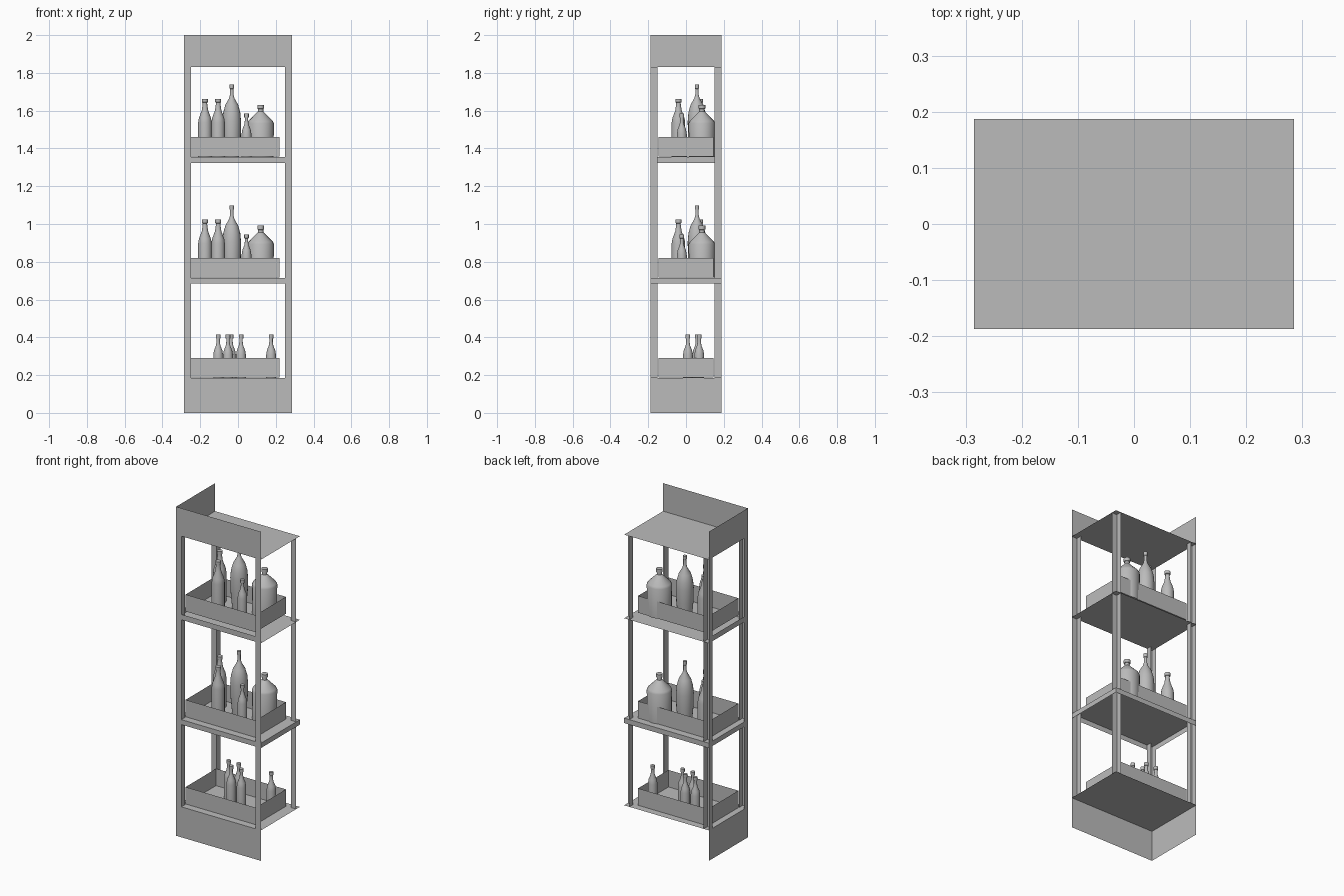
import bpy, bmesh, math

cube = bpy.data.objects.get("Cube")
if cube:
    bpy.data.objects.remove(cube, do_unlink=True)

grey = bpy.data.materials.new("plain_grey")
grey.use_nodes = True
grey.diffuse_color = (0.5, 0.5, 0.5, 1)
bsdf = next(n for n in grey.node_tree.nodes if n.type == 'BSDF_PRINCIPLED')
bsdf.inputs["Base Color"].default_value = (0.5, 0.5, 0.5, 1)

X, Y = 0.285, 0.187          # half width and half depth of the stand
POST = 0.035                 # post thickness
BASE, TOP = 0.185, 1.83      # heights of lowest and highest boards

SIDES = {"left": (0, -1), "right": (0, 1), "front": (1, -1),
         "back": (1, 1), "bottom": (2, -1), "top": (2, 1)}


def finish(name, bm):
    mesh = bpy.data.meshes.new(name)
    bm.to_mesh(mesh)
    bm.free()
    mesh.materials.append(grey)
    obj = bpy.data.objects.new(name, mesh)
    bpy.context.collection.objects.link(obj)
    return obj


def sheet_box(name, lo, hi, keep):
    """Thin-walled box that keeps only the named sides."""
    bm = bmesh.new()
    bmesh.ops.create_cube(bm, size=1)
    wanted = [SIDES[k] for k in keep.split()]
    drop = []
    for f in bm.faces:
        axis = max(range(3), key=lambda i: abs(f.normal[i]))
        if (axis, int(math.copysign(1, f.normal[axis]))) not in wanted:
            drop.append(f)
    bmesh.ops.delete(bm, geom=drop, context='FACES')
    for v in bm.verts:
        for i in range(3):
            v.co[i] = lo[i] if v.co[i] < 0 else hi[i]
    return finish(name, bm)


def bottle(name, profile, x, y, z, segments=20):
    """Turned bottle from (radius, height) pairs."""
    bm = bmesh.new()
    pts = [(0, 0)] + profile + [(0, profile[-1][1])]
    verts = [bm.verts.new((r, 0, h)) for r, h in pts]
    edges = [bm.edges.new(p) for p in zip(verts, verts[1:])]
    bmesh.ops.spin(bm, geom=verts + edges, cent=(0, 0, 0), axis=(0, 0, 1),
                   angle=math.tau, steps=segments)
    bmesh.ops.remove_doubles(bm, verts=bm.verts, dist=0.0004)
    bmesh.ops.recalc_face_normals(bm, faces=bm.faces)
    obj = finish(name, bm)
    obj.location = (x, y, z)
    bpy.ops.object.select_all(action='DESELECT')
    obj.select_set(True)
    bpy.context.view_layer.objects.active = obj
    bpy.ops.object.shade_smooth_by_angle(angle=math.radians(35))


# Header, plinth and boards
sheet_box("header_panel", (-X, -Y, TOP), (X, Y, 2), "front left bottom")
sheet_box("plinth_panel", (-X, -Y, 0), (X, Y, BASE), "front left top")
sheet_box("upper_shelf", (-X, -Y, 1.322), (X, Y, 1.355), "front left bottom")
sheet_box("middle_shelf", (-X, -Y, 0.685), (X, Y, 0.715),
          "front back left right top")

# Corner posts
for depth, y in (("front", -Y), ("back", Y - POST)):
    for side, x, keep in (("left", -X, "front left right"),
                          ("right", X - POST, "front left")):
        sheet_box(f"{depth}_{side}_post", (x, y, BASE),
                  (x + POST, y + POST, TOP), keep)

# Bottle outlines
slim = [(0.036, 0), (0.036, 0.21), (0.032, 0.235), (0.016, 0.285),
        (0.012, 0.315), (0.012, 0.28 + 0.04), (0.016, 0.324), (0.016, 0.307 - 0)]
slim = [(0.036, 0), (0.036, 0.18), (0.032, 0.205), (0.017, 0.245),
        (0.012, 0.28), (0.012, 0.287), (0.016, 0.289), (0.016, 0.307)]
tall = [(0.038, 0), (0.048, 0.11), (0.049, 0.19), (0.045, 0.235),
        (0.034, 0.275), (0.014, 0.31), (0.009, 0.33), (0.009, 0.36),
        (0.011, 0.362), (0.011, 0.383)]
small = [(0.026, 0), (0.026, 0.12), (0.022, 0.145), (0.012, 0.17),
         (0.009, 0.19), (0.009, 0.207), (0.012, 0.209), (0.012, 0.228)]
flask = [(0.068, 0), (0.07, 0.178), (0.064, 0.19), (0.022, 0.232),
         (0.014, 0.24), (0.014, 0.253), (0.018, 0.255), (0.018, 0.275)]

large_set = [("slim_bottle", slim, -0.175, 0.075),
             ("slim_bottle", slim, -0.105, -0.04),
             ("tall_bottle", tall, -0.033, 0.058),
             ("small_bottle", small, 0.045, -0.022),
             ("flask_bottle", flask, 0.12, 0.084)]
small_set = [("small_bottle", small, x, y) for x, y in
             ((-0.105, 0.06), (-0.053, 0.01), (-0.037, 0.06),
              (0.016, 0.01), (0.175, 0.07))]

# Open crates with their bottles
for level, z, stock in (("lower", BASE, small_set),
                        ("middle", 0.715, large_set),
                        ("upper", 1.355, large_set)):
    sheet_box(f"{level}_crate", (-0.25, -0.146, z + 0.002),
              (0.22, 0.146, z + 0.105), "front back left right bottom")
    for i, (name, profile, x, y) in enumerate(stock, 1):
        bottle(f"{level}_{name}_{i}", profile, x, y, z + 0.001)
